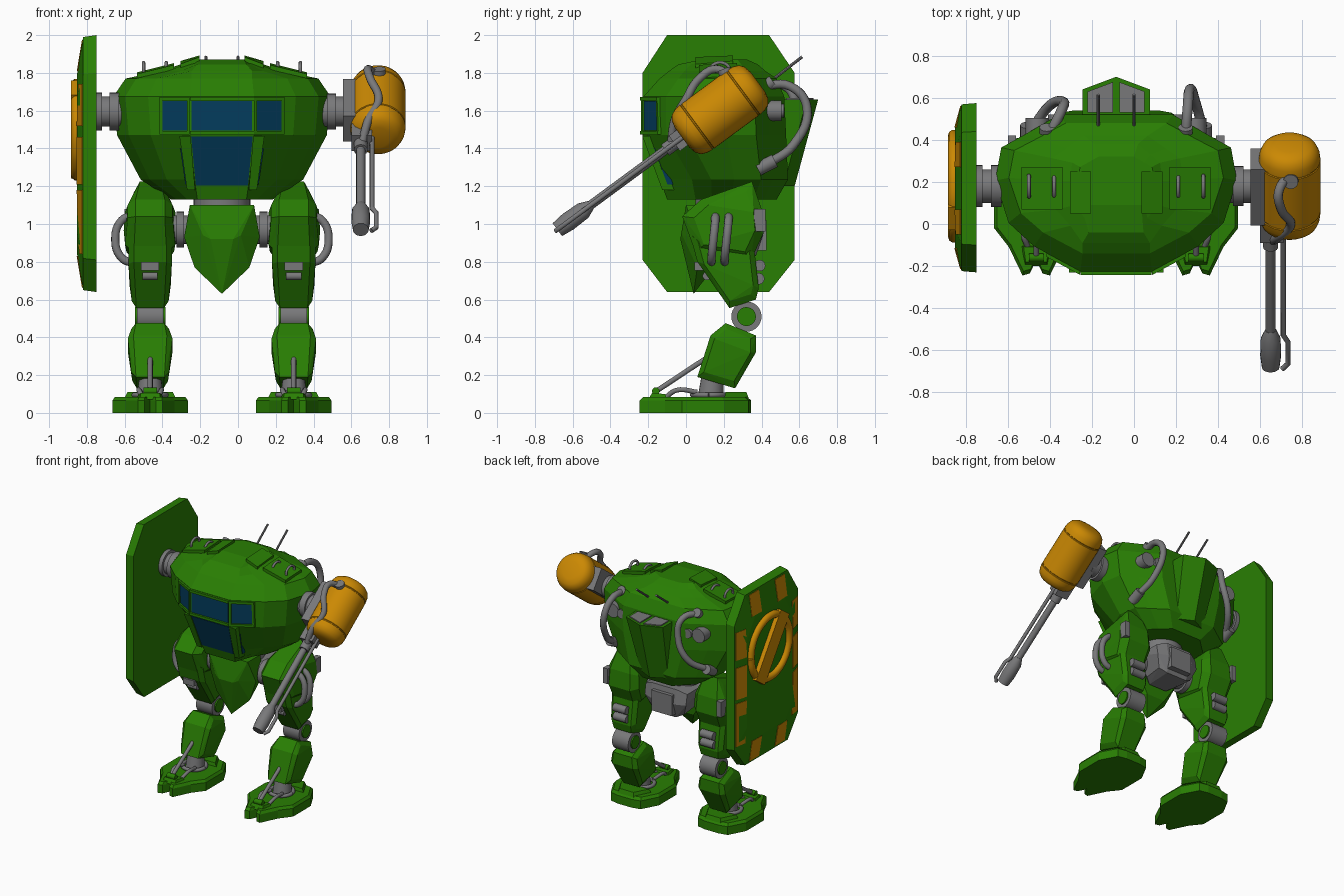
import bpy, bmesh
from math import radians, sin, cos, pi
from mathutils import Vector, Matrix
from mathutils.bvhtree import BVHTree

if "Cube" in bpy.data.objects:
    bpy.data.objects.remove(bpy.data.objects["Cube"])
C = -0.085          # centre plane of the body
rounded = []        # parts that get smooth shading

def material(name, rgb):
    m = bpy.data.materials.new(name)
    m.use_nodes = True
    m.diffuse_color = (*rgb, 1)
    m.node_tree.nodes["Principled BSDF"].inputs["Base Color"].default_value = (*rgb, 1)
    return m

GREEN = material("armour green", (0.022, 0.21, 0.001))
ORANGE = material("tank orange", (0.6, 0.25, 0.001))
GREY = material("machinery grey", (0.19, 0.19, 0.195))
BLUE = material("window blue", (0.001, 0.045, 0.11))

def link(name, data, mat):
    data.materials.append(mat)
    ob = bpy.data.objects.new(name, data)
    bpy.context.collection.objects.link(ob)
    return ob

def finish(name, bm, mat, matrix=Matrix()):
    bm.transform(matrix)
    bmesh.ops.recalc_face_normals(bm, faces=bm.faces)
    mesh = bpy.data.meshes.new(name)
    bm.to_mesh(mesh)
    return link(name, mesh, mat), BVHTree.FromBMesh(bm)

def loft(name, rings, mat, matrix=Matrix()):
    bm = bmesh.new()
    loops = [[bm.verts.new(p) for p in ring] for ring in rings]
    n = len(loops[0])
    for a, b in zip(loops, loops[1:]):
        for i in range(n):
            bm.faces.new((a[i], a[(i + 1) % n], b[(i + 1) % n], b[i]))
    bm.faces.new(loops[0][::-1])
    bm.faces.new(loops[-1])
    return finish(name, bm, mat, matrix)

def lathe(name, profile, mat, matrix, seg=32):
    ring = [(cos(2 * pi * i / seg), sin(2 * pi * i / seg)) for i in range(seg)]
    rounded.append(loft(name, [[(r * c, r * s, z) for c, s in ring] for r, z in profile], mat, matrix)[0])

def tube(name, a, b, r, mat=GREY, r2=None, seg=20):
    a, b = Vector(a), Vector(b)
    turn = (b - a).to_track_quat('Z', 'Y').to_matrix().to_4x4()
    lathe(name, [(r, 0), (r2 or r, (b - a).length)], mat, Matrix.Translation(a) @ turn, seg)

def axle(name, x, y, z, half, r, mat=GREY):
    tube(name, (x - half, y, z), (x + half, y, z), r, mat, seg=28)

def hull(name, pts, mat=GREEN):
    bm = bmesh.new()
    bmesh.ops.convex_hull(bm, input=[bm.verts.new(p) for p in pts])
    bmesh.ops.delete(bm, geom=[v for v in bm.verts if not v.link_faces], context='VERTS')
    bmesh.ops.dissolve_limit(bm, angle_limit=radians(2), verts=bm.verts, edges=bm.edges)
    return finish(name, bm, mat)[1]

def shrink(poly, k):
    cy, cz = (sum(p[i] for p in poly) / len(poly) for i in (0, 1))
    return [(cy + (p[0] - cy) * k, cz + (p[1] - cz) * k) for p in poly]

def chunk(name, x, poly, half, k=0.75, inner=0.7, mat=GREEN):
    """Side profile (y, z, width factor) thickened in x with chamfered flanks."""
    layers = ((-1, k), (-inner, 1), (inner, 1), (1, k))
    hull(name, [(x + half * f * p[2], *q) for f, s in layers for p, q in zip(poly, shrink(poly, s))], mat)

def rect(a0, a1, b0, b1):
    return [(a0, b0), (a1, b0), (a1, b1), (a0, b1)]

def box(name, lo, hi, mat=GREY, matrix=Matrix()):
    loft(name, [[(*p, z) for p in rect(lo[0], hi[0], lo[1], hi[1])] for z in (lo[2], hi[2])], mat, matrix)

def hose(name, pts, r, mat=GREY, handle='AUTO'):
    cu = bpy.data.curves.new(name, 'CURVE')
    cu.dimensions, cu.bevel_depth, cu.bevel_resolution, cu.use_fill_caps = '3D', r, 3, True
    cu.resolution_u = 6
    points = cu.splines.new('BEZIER').bezier_points
    points.add(len(pts) - 1)
    for bp, p in zip(points, pts):
        bp.co, bp.handle_left_type, bp.handle_right_type = p, handle, handle
    rounded.append(link(name, cu, mat))

def plate(name, tree, axis, pts, mat, lift, sink=0.003):
    """Thin panel laid onto a surface along an axis."""
    d = Vector({'x': (1, 0, 0), 'y': (0, 1, 0), 'z': (0, 0, -1)}[axis])
    place = {'x': lambda a, b: (-3, a, b), 'y': lambda a, b: (a, -3, b), 'z': lambda a, b: (a, b, 3)}[axis]
    hits = [tree.ray_cast(Vector(place(*p)), d)[0] for p in pts]
    loft(name, [[h + d * sink for h in hits], [h - d * lift for h in hits]], mat)

# Torso: stacked faceted rings (z, half width, half front, front y, back y, cheek setback)
levels = [(1.13, .27, .13, -.10, .48, .26), (1.235, .43, .145, -.138, .54, .25), (1.47, .555, .17, -.225, .53, .16),
          (1.675, .575, .17, -.225, .52, .16), (1.77, .51, .16, -.14, .48, .16), (1.81, .32, .16, -.09, .42, .16),
          (1.845, .22, .13, -.04, .38, .16), (1.872, .18, .12, .09, .32, .16)]
rings = []
for z, hw, fw, yf, yb, cheek in levels:
    shape = [(.68, cheek), (.89, .15 + cheek), (1, .58), (.95, .79), (.74, .88), (.47, 1)]
    side = [(fw, yf)] + [(u * hw, yf + v * (yb - yf)) for u, v in shape]
    rings.append([(C + x, y, z) for x, y in side] + [(C - x, y, z) for x, y in reversed(side)])
torso = loft("torso", rings, GREEN)[1]

# Cockpit windows and their frames
for x0, x1 in ((-.315, -.185), (-.16, .16), (.185, .315)):
    plate("upper_window", torso, 'y', rect(C + x0, C + x1, 1.495, 1.65), BLUE, .006)
for x0, x1 in ((-.33, -.171), (-.169, .169), (.171, .33)):
    for z in (1.473, 1.653):
        plate("window_bar", torso, 'y', rect(C + x0, C + x1, z, z + .02), GREEN, .018)
lower = [(-.163, 1.462), (.163, 1.462), (.138, 1.205), (-.138, 1.205)]
plate("lower_window", torso, 'y', [(C + x, z) for x, z in lower], BLUE, .006)
front_y = lambda z: -.225 + (1.47 - z) * .37
for s in (-1, 1):
    for x in (.171, .316):
        plate("window_post", torso, 'y', rect(C + s * x, C + s * (x + .014), 1.49, 1.655), GREEN, .014)
    cheek = ((.166, 1.465), (.225, 1.465), (.185, 1.18), (.142, 1.18))
    loft("window_cheek", [[(C + s * x, front_y(z) + d, z) for x, z in cheek] for d in (-.008, .12)], GREEN)
    pane = ((.217, 1.40, .03), (.217, 1.40, .075), (.19, 1.21, .075), (.19, 1.21, .03))
    loft("cheek_window", [[(C + s * (x + t), front_y(z) + d, z) for x, z, d in pane] for t in (-.004, .004)], BLUE)

# Back pack with vents and antennas
pack = [(-.16, .45), (-.16, .64), (0, .70), (.16, .64), (.16, .45)]
loft("back_pack", [[(C + x * .75, y - .125, 1.2) for x, y in pack], [(C + x, y, 1.66) for x, y in pack]], GREEN)
for s in (-1, 1):
    vent = ((.015, .53), (.015, .675), (.135, .63), (.135, .53))
    loft("pack_vent", [[(C + s * x, y, z) for x, y in vent] for z in (1.65, 1.668)], GREY)
    tube("antenna", (C + s * .085, .44, 1.75), (C + s * .085, .615, 1.885), .008, seg=8)

# Roof hatches, grab handles, rear hoses and rear fittings
hose_bends = {1: [(.34, .55, 1.73), (.35, .64, 1.62), (.38, .57, 1.42)],
              -1: [(.26, .54, 1.72), (.25, .58, 1.6), (.32, .56, 1.42)]}
for s in (-1, 1):
    X = lambda x: C + s * x
    plate("outer_hatch", torso, 'z', rect(X(.255), X(.45), .07, .27), GREEN, .022, .02)
    plate("inner_hatch", torso, 'z', rect(X(.12), X(.22), .05, .25), GREEN, .02, .02)
    for x in (.295, .415):
        hose("grab_handle", [(X(x), .13, 1.78), (X(x), .14, 1.84), (X(x), .22, 1.84), (X(x), .23, 1.78)], .009)
    path = [(.33, .40, 1.73)] + hose_bends[s] + [(.42, .42, 1.31)]
    hose("rear_hose", [(X(x), y, z) for x, y, z in path], .024)
    for part, x, y0, z0, y1, z1, r in (("hose_socket", .33, .38, 1.70, .46, 1.755, .034),
                                       ("low_hose_socket", .42, .38, 1.29, .47, 1.335, .036),
                                       ("rear_fitting", .375, .36, 1.6, .505, 1.6, .055),
                                       ("small_rear_fitting", .29, .4, 1.6, .52, 1.6, .035)):
        tube(part, (X(x), y0, z0), (X(x), y1, z1), r)

# Shoulder joints
for x, half, r in ((-.63, .13, .08), (-.735, .015, .1), (-.655, .025, .1), (.49, .09, .08), (.495, .025, .095)):
    axle("shoulder_joint", x, .18, 1.595, half, r)

# Shield with orange stripes, a plain ring and a brace
octagon = [(-.1, 2), (.44, 2), (.575, 1.8), (.575, .81), (.44, .64), (-.1, .64), (-.23, .81), (-.23, 1.8)]
layers = ((-.75, 1), (-.82, .985), (-.852, .7))
shield = hull("shield", [(x, *p) for x, k in layers for p in shrink(octagon, k)])
stripes = [(y, .1, z0, z1) for y in (-.215, .46) for z0, z1 in ((.84, 1.18), (1.21, 1.46), (1.52, 1.74))]
stripes += [(y, .12, z0, z0 + .165) for y in (-.05, .27) for z0 in (.665, 1.81)]
for y, w, z0, z1 in stripes:
    plate("shield_stripe", shield, 'x', rect(y, y + w, z0, z1), ORANGE, .004)
arc = [i * pi / 8 for i in range(17)]
hose("shield_ring", [(-.855, .18 + .24 * cos(a), 1.5 + .24 * sin(a)) for a in arc], .03, ORANGE)
brace = Matrix.Translation((-.865, .18, 1.5)) @ Matrix.Rotation(radians(35), 4, 'X')
box("shield_brace", (-.02, -.065, -.27), (.02, .065, .27), ORANGE, brace)

# Gun arm: tank, bracket, barrel and pipe share one tilted frame
ARM = Matrix.Translation((.74, .18, 1.605)) @ Matrix.Rotation(radians(126.4), 4, 'X')
half = [(.147, .145), (.143, .148), (.143, .154), (.147, .157), (.143, .19), (.13, .22), (.105, .24), (.065, .249)]
lathe("fuel_tank", [(r, -z) for r, z in reversed(half)] + half, ORANGE, ARM, 40)
box("tank_bracket", (-.185, -.085, -.16), (-.11, .085, .17), GREY, ARM)
box("barrel_mount", (-.14, -.05, .19), (-.03, .05, .3), GREY, ARM)
at = lambda x, z: ARM @ Vector((x, 0, z))
tube("barrel", at(-.09, .2), at(-.09, .92), .024)
tube("barrel_collar", at(-.09, .3), at(-.09, .36), .036)
lathe("muzzle", [(.026, .85), (.047, .90), (.05, 1.0), (.042, 1.07)], GREY, ARM @ Matrix.Translation((-.09, 0, 0)), 16)
pipe = ((-.03, .22), (-.03, .88), (-.008, .92), (-.008, 1.05), (-.035, 1.08))
hose("pilot_pipe", [at(*p) for p in pipe], .013, GREY, 'VECTOR')
hose("tank_hose", [(.75, .24, 1.76), (.69, .16, 1.82), (.70, .07, 1.77), (.745, 0, 1.66), (.69, -.06, 1.55),
                   (.655, -.08, 1.42)], .022)
tube("tank_hose_cap", (.75, .24, 1.72), (.745, .2, 1.82), .036)

# Pelvis: grey core, hip axle and pointed front skirt
tube("waist", (C, .2, 1.0), (C, .2, 1.16), .15, seg=24)
core = [(.1, 1.06, 1), (.39, 1.06, 1), (.41, .95, 1), (.37, .83, .8), (.16, .83, .7)]
chunk("pelvis", C, core, .18, .75, .6, GREY)
box("pelvis_rear_block", (C - .09, .34, .86), (C + .09, .425, 1.02))
axle("hip_axle", C, .17, .97, .4, .075)
skirt = [(.06, -.03, .92), (.1, -.02, .94), (.17, 0, 1.1), (.2, .06, .93), (.145, .06, .77), (0, .04, .63),
         (.17, .16, 1.1), (.18, .16, .92), (.08, .14, .76)]
hull("front_skirt", [(C + s * x, y, z) for x, y, z in skirt for s in (-1, 1)])

# Legs, mirrored
thigh = [(-.02, 1.04, .85), (.08, 1.13, .85), (.35, 1.225, .6), (.40, 1.08, .95), (.41, .95, 1), (.34, .80, .9),
         (.05, .85, .95)]
lower_thigh = [(.02, .95, 1), (.36, .88, 1), (.385, .66, .95), (.37, .6, .85), (.23, .555, .85), (.06, .8, 1)]
shin = [(.21, .475, .85), (.37, .41, .9), (.37, .32, 1), (.26, .13, .8), (.06, .19, .85), (.13, .41, 1)]
foot = [(.0, -.17), (.03, -.235), (.065, -.245), (.13, -.11), (.2, -.02), (.2, .2), (.13, .33), (.06, .345)]
foot += [(-a, b) for a, b in reversed(foot[1:])]
heel = ((.14, .2, .07), (.12, .21, .11), (.07, .335, .07), (.06, .32, .11))
toe = ((.055, -.2, .07), (.05, -.18, .105), (.075, -.1, .07), (.06, -.11, .1))
for s in (-1, 1):
    L = C + s * .38
    X = lambda d: L + s * d
    chunk("thigh", L, thigh, .14, .75, .65)
    chunk("lower_thigh", L, lower_thigh, .115, .8, .75)
    chunk("shin", L, shin, .118, .8, .75)
    box("thigh_badge_plate", (L - .048, .045, .755), (L + .048, .15, .8))
    box("thigh_side_vent", (X(.115) - .02, .36, .96), (X(.115) + .02, .42, 1.08))
    for y in (.145, .215):
        bend = ((.08, .01, 1.05), (.15, .01, 1.02), (.185, 0, .92), (.15, -.01, .82), (.08, -.01, .79))
        hose("thigh_hose", [(X(d), y + dy, z) for d, dy, z in bend], .022)
    for part, x, y, z, w, r, mat in (("thigh_roller", L, .11, .725, .04, .022, GREY),
                                     ("lower_piston", L, .385, .71, .055, .03, GREY),
                                     ("upper_piston", L, .39, .78, .055, .03, GREY),
                                     ("hip_collar", C + s * .22, .17, .97, .02, .095, GREY),
                                     ("knee", L, .32, .51, .07, .08, GREY), ("knee_cap", L, .32, .51, .08, .05, GREEN),
                                     ("rod_pivot", L, -.16, .115, .035, .02, GREEN)):
        axle(part, x, y, z, w, r, mat)
    tube("ankle", (L, .13, .07), (L, .14, .18), .07, r2=.06)
    hose("ankle_ring", [(L + .085 * cos(a), .12 + .085 * sin(a), .095) for a in arc], .014)
    loft("foot", [[(L + a * k, .05 + (b - .05) * k, z) for a, b in foot]
                  for z, k in ((0, 1), (.065, 1), (.085, .93))], GREEN)
    for part, pts in (("heel_guard", heel), ("toe_block", toe)):
        hull(part, [(L + t * a, b, z) for t in (-1, 1) for a, b, z in pts])
    tube("shin_rod", (L, -.165, .11), (L, .1, .285), .014, seg=10)
    for t in (-1, 1):
        hose("foot_hose", [(L + t * .04, -.11, .08), (L + t * .06, -.05, .12), (L + t * .05, .06, .11)], .013)

# Smooth shading on the round parts only
bpy.ops.object.select_all(action='DESELECT')
for ob in rounded:
    ob.select_set(True)
bpy.context.view_layer.objects.active = rounded[0]
bpy.ops.object.convert(target='MESH')
bpy.ops.object.shade_smooth_by_angle(angle=radians(40))
